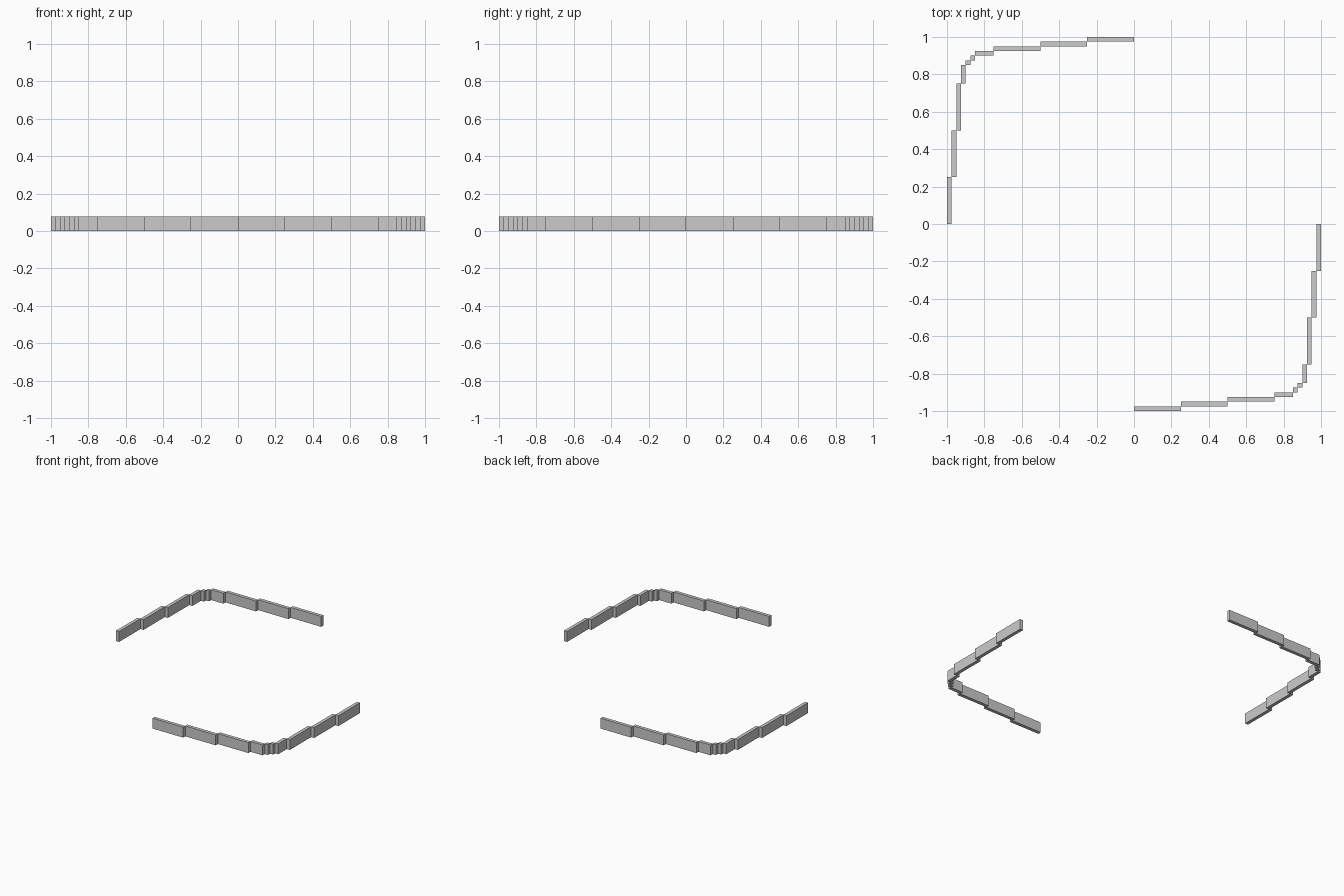
import bpy
import bmesh
from mathutils import Matrix, Vector

if "Cube" in bpy.data.objects:
    bpy.data.objects.remove(bpy.data.objects["Cube"])

HEIGHT = 0.077
STEP = 0.025  # wall thickness and sideways offset of each segment

grey = bpy.data.materials.new("light grey")
grey.diffuse_color = (0.6, 0.6, 0.6, 1)
grey.use_nodes = True
grey.node_tree.nodes["Principled BSDF"].inputs["Base Color"].default_value = grey.diffuse_color


def add_box(bm, x0, x1, y0, y1):
    size = Vector((x1 - x0, y1 - y0, HEIGHT))
    centre = Vector(((x0 + x1) / 2, (y0 + y1) / 2, HEIGHT / 2))
    bmesh.ops.create_cube(bm, size=1, matrix=Matrix.Translation(centre) @ Matrix.Diagonal(size).to_4x4())


def stepped_wall(name, sign):
    # Half of the wall steps inwards, the other half mirrors it across the diagonal
    bm = bmesh.new()
    ends = [0, 0.25, 0.5, 0.75, 0.85, 0.875]
    for i, (a, b) in enumerate(zip(ends, ends[1:])):
        outer = 1 - i * STEP
        inner = outer - STEP
        for x0, x1, y0, y1 in ((-b, -a, inner, outer), (-outer, -inner, a, b)):
            xs = sorted((sign * x0, sign * x1))
            ys = sorted((sign * y0, sign * y1))
            add_box(bm, *xs, *ys)
    mesh = bpy.data.meshes.new(name)
    bm.to_mesh(mesh)
    bm.free()
    mesh.materials.append(grey)
    bpy.context.collection.objects.link(bpy.data.objects.new(name, mesh))


# Two opposite corner walls, one turned half way round
stepped_wall("back_left_wall", 1)
stepped_wall("front_right_wall", -1)
